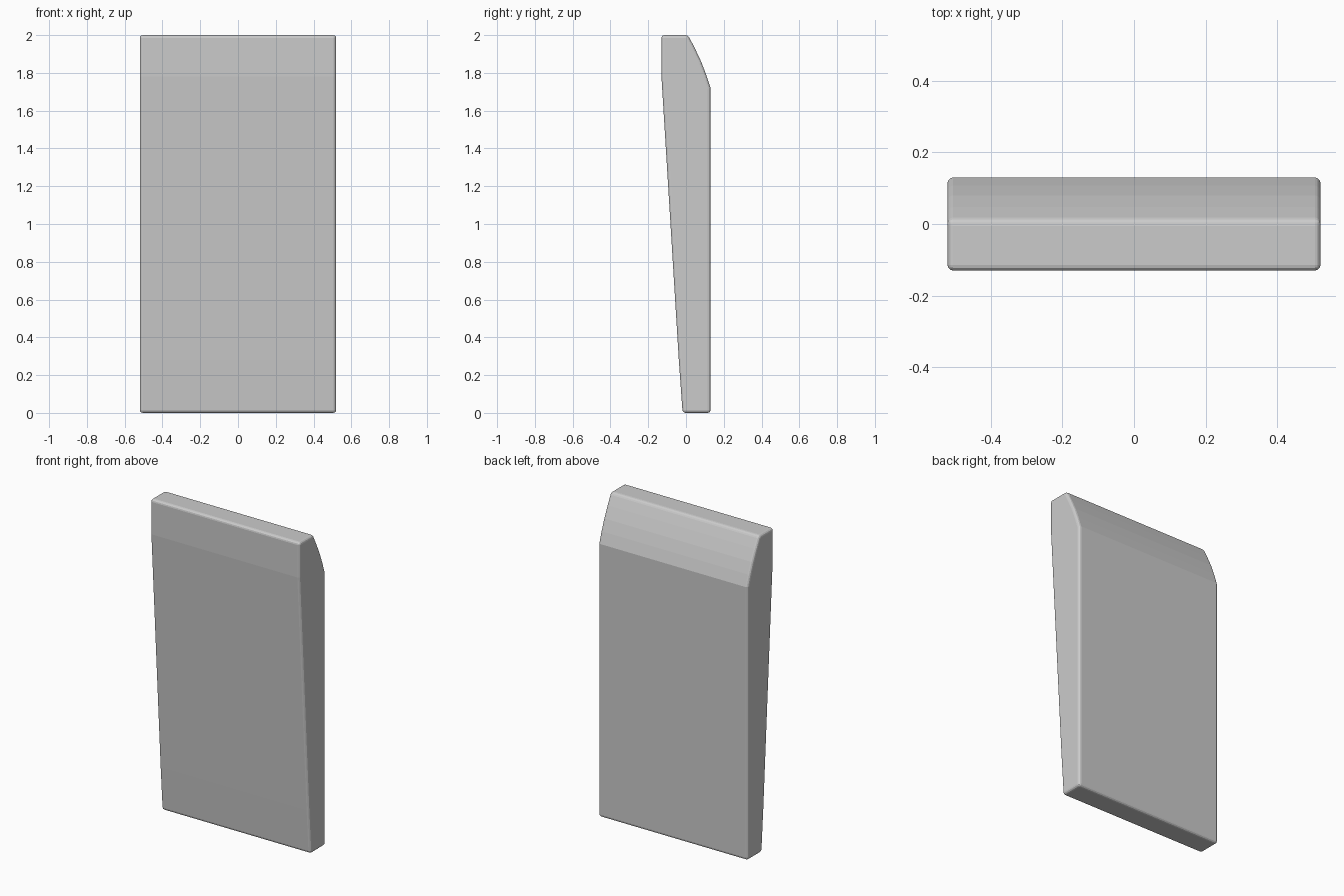
import bpy
import bmesh
import math

cube = bpy.data.objects.get("Cube")
if cube:
    bpy.data.objects.remove(cube, do_unlink=True)

# Plain grey finish
grey = bpy.data.materials.new("plain_grey")
grey.use_nodes = True
colour = (0.6, 0.6, 0.6, 1)
grey.diffuse_color = colour
grey.node_tree.nodes["Principled BSDF"].inputs["Base Color"].default_value = colour

# Side profile as (y, z): tapered front, flat top, curved back shoulder
half_width = 0.52
profile = [(-0.018, 0), (-0.038, 0.28), (-0.13, 1.78), (-0.13, 2),
           (0.011, 2), (0.047, 1.93), (0.08, 1.86), (0.107, 1.79),
           (0.13, 1.72), (0.13, 0)]

# Slab extruded across the width
bm = bmesh.new()
face = bm.faces.new([bm.verts.new((-half_width, y, z)) for y, z in profile])
swept = bmesh.ops.extrude_face_region(bm, geom=[face])["geom"]
verts = [v for v in swept if isinstance(v, bmesh.types.BMVert)]
bmesh.ops.translate(bm, verts=verts, vec=(2 * half_width, 0, 0))
bmesh.ops.recalc_face_normals(bm, faces=bm.faces[:])
mesh = bpy.data.meshes.new("slab")
bm.to_mesh(mesh)
bm.free()
mesh.materials.append(grey)
slab = bpy.data.objects.new("slab", mesh)
bpy.context.collection.objects.link(slab)

# Softened outer edges
bevel = slab.modifiers.new("rounded_edges", 'BEVEL')
bevel.width = 0.016
bevel.segments = 3
bevel.limit_method = 'ANGLE'
bevel.angle_limit = math.radians(30)
